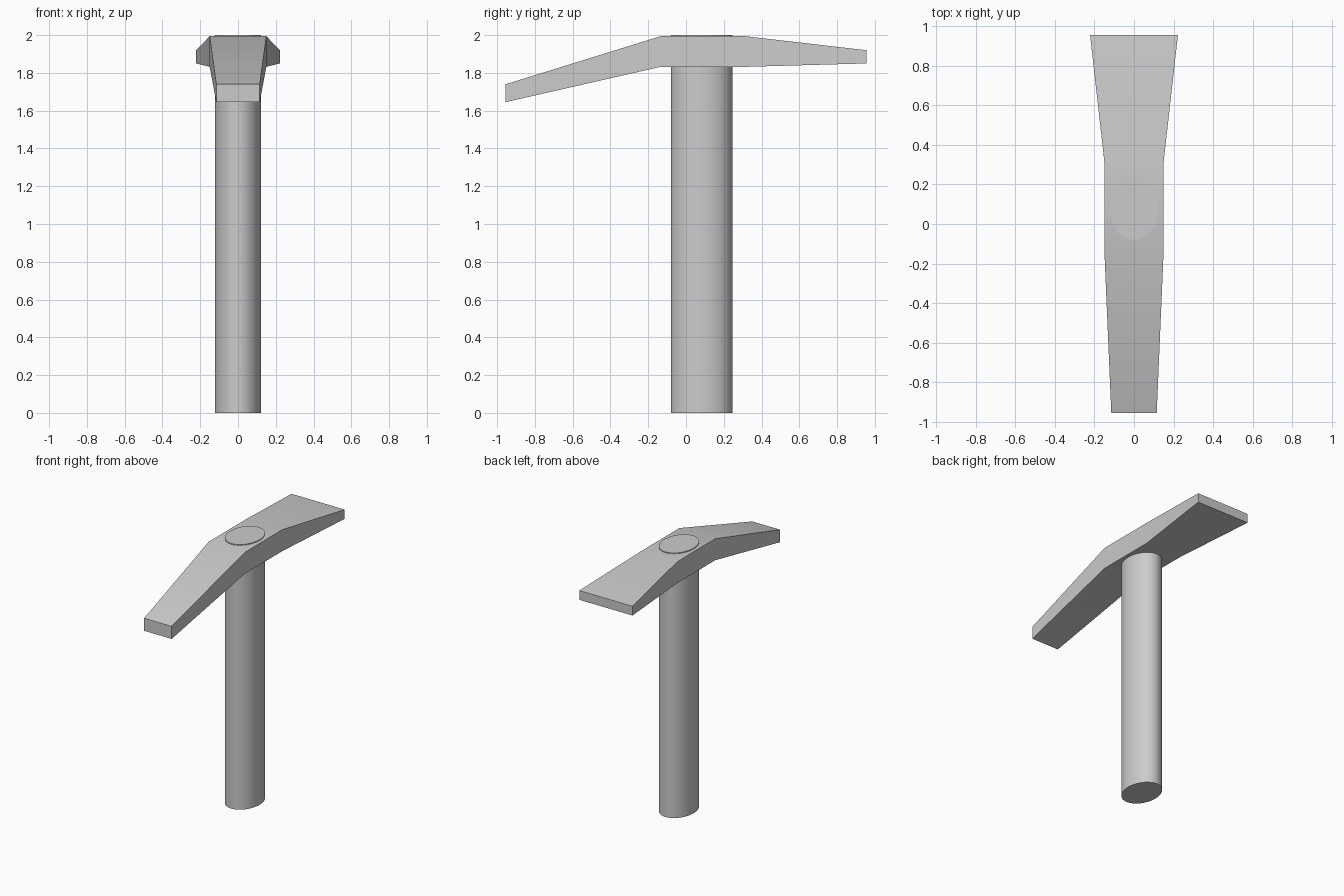
import bpy, bmesh

if "Cube" in bpy.data.objects:
    bpy.data.objects.remove(bpy.data.objects["Cube"])


def smooth(obj):
    bpy.ops.object.select_all(action='DESELECT')
    obj.select_set(True)
    bpy.context.view_layer.objects.active = obj
    bpy.ops.object.shade_smooth_by_angle(angle=0.52)


# Oval handle, its end passing just through the head
bpy.ops.mesh.primitive_cylinder_add(vertices=64, radius=1, depth=2, location=(0, 0.083, 1))
handle = bpy.context.object
handle.name = "handle"
handle.scale = (0.123, 0.163, 1)
bpy.ops.object.transform_apply(location=False, rotation=False, scale=True)
smooth(handle)

# Head: rectangular sections lofted along y (y, half width, bottom, top)
sections = [
    (-0.955, 0.115, 1.645, 1.74),
    (-0.135, 0.15, 1.832, 1.994),
    (0.315, 0.15, 1.832, 1.994),
    (0.955, 0.222, 1.85, 1.92),
]
bm = bmesh.new()
rings = [[bm.verts.new(p) for p in ((-w, y, lo), (w, y, lo), (w, y, hi), (-w, y, hi))]
         for y, w, lo, hi in sections]
for a, b in zip(rings, rings[1:]):
    for i in range(4):
        j = (i + 1) % 4
        bm.faces.new((a[i], a[j], b[j], b[i]))
bm.faces.new(rings[0])
bm.faces.new(rings[-1])
bmesh.ops.recalc_face_normals(bm, faces=bm.faces)
mesh = bpy.data.meshes.new("head")
bm.to_mesh(mesh)
bm.free()
head = bpy.data.objects.new("head", mesh)
bpy.context.collection.objects.link(head)
smooth(head)
